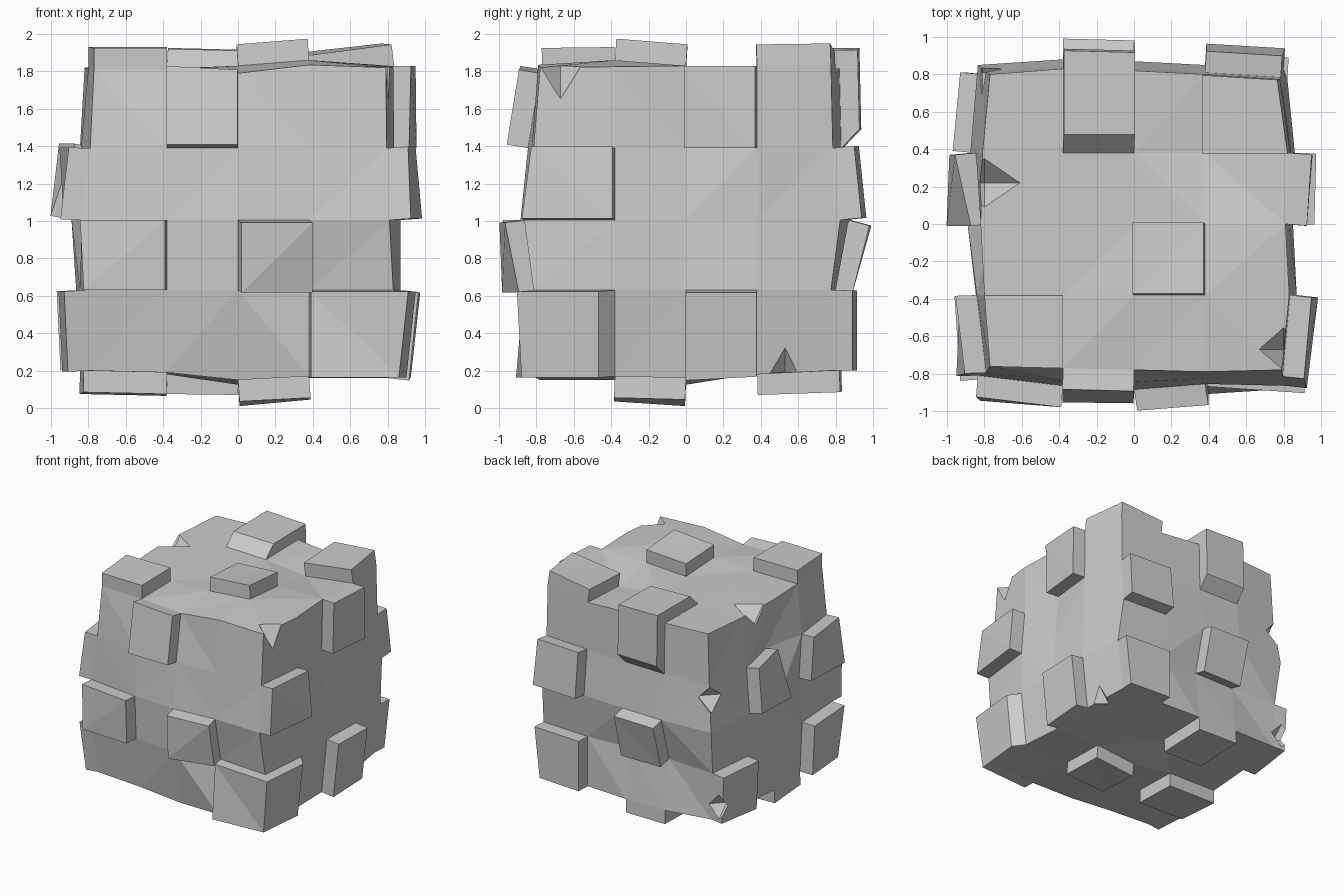
import bpy, bmesh
from mathutils import Vector

old = bpy.data.objects.get("Cube")
if old:
    bpy.data.objects.remove(old, do_unlink=True)

# Stone material
grey = bpy.data.materials.new("stone grey")
grey.use_nodes = True
colour = (0.6, 0.6, 0.6, 1)
grey.diffuse_color = colour
grey.node_tree.nodes["Principled BSDF"].inputs["Base Color"].default_value = colour

# Cube split into four by four cells on every side
bm = bmesh.new()
bmesh.ops.create_cube(bm, size=4)
bmesh.ops.subdivide_edges(bm, edges=bm.edges[:], cuts=3, use_grid_fill=True)


def cell_key(face):
    """Side axis, side sign and the two cell numbers on that side."""
    c = face.calc_center_median()
    axis = max(range(3), key=lambda a: abs(c[a]))
    cells = [int(c[a] + 2) for a in range(3) if a != axis]
    return ("xyz"[axis], c[axis] > 0, *cells)


cells = {cell_key(f): f for f in bm.faces}

# Uneven block: each side has a row profile, a column profile and single bumps
levels = [-0.8, -0.38, 0, 0.38, 0.8]
heights = [0.18, 0.63, 1.005, 1.39, 1.82]
front = ([0.80, 0.86, 0.875, 0.825, 0.79], [-0.03, -0.01, 0.01, 0, -0.01],
         {(0, 2): 0.78, (0, 3): 0.82, (1, 3): 0.78, (1, 4): 0.815, (2, 0): 0.81,
          (2, 3): 0.855, (3, 1): 0.84, (3, 2): 0.845, (4, 1): 0.77, (4, 2): 0.78})
back = ([0.80, 0.80, 0.85, 0.81, 0.80], [0, 0.03, 0.02, 0, -0.025],
        {(1, 1): 0.775, (1, 2): 0.775, (2, 1): 0.88})
left = ([0.80, 0.85, 0.83, 0.815, 0.81], [-0.02, 0.02, 0, 0.01, -0.03],
        {(2, 1): 0.87, (3, 1): 0.835, (3, 2): 0.80, (3, 3): 0.84, (4, 3): 0.835})
right = ([0.825, 0.845, 0.865, 0.82, 0.80], [-0.03, 0, 0.02, 0.01, -0.03],
         {(2, 1): 0.815, (2, 2): 0.89, (3, 1): 0.84, (3, 2): 0.76, (3, 3): 0.845})
top = ([1.81, 1.815, 1.82, 1.82, 1.825], [0, 0, -0.01, 0.01, 0.01],
       {(1, 3): 1.86, (1, 2): 1.83, (3, 3): 1.77, (4, 3): 1.79, (0, 2): 1.79, (0, 3): 1.835})
bottom = ([0, 0, -0.01, 0.01, 0.03], [0.20, 0.19, 0.15, 0.17, 0.17],
          {(2, 2): 0.125, (3, 1): 0.19, (3, 2): 0.185, (4, 1): 0.205, (4, 2): 0.20})


def depth(side, row, column):
    rows, columns, bumps = side
    return bumps.get((row, column), rows[row] + columns[column])


for v in bm.verts:
    i, j, k = (round(c) + 2 for c in v.co)
    x, y, z = levels[i], levels[j], heights[k]
    if i in (0, 4):
        x = depth(left, k, j) if i else -depth(right, k, j)
    if j in (0, 4):
        y = depth(back, k, i) if j else -depth(front, k, i)
    if k in (0, 4):
        z = depth(top if k else bottom, j, i)
    v.co = (x, y, z)
bm.normal_update()


def raise_panel(keys, distance=0.115):
    """Lift the cells as one block and return its outer corners."""
    faces = [cells[k] for k in keys]
    normal = sum((f.normal for f in faces), Vector()).normalized()
    out = bmesh.ops.extrude_face_region(bm, geom=faces)["geom"]
    verts = [g for g in out if isinstance(g, bmesh.types.BMVert)]
    bmesh.ops.translate(bm, verts=verts, vec=normal * distance)
    # the old covered faces go, so the shell stays closed
    covered = [f for f in faces if f.is_valid]
    if covered:
        bmesh.ops.delete(bm, geom=covered, context="FACES")
    return verts


# Raised panels that wrap round an edge
for v in raise_panel([("y", False, 3, 0), ("x", True, 0, 0)], 0.12):
    if v.co.x < 0.6:
        v.co.x = 0.39
raise_panel([("z", True, 1, 3), ("y", True, 1, 3)], 0.14)

# Raised panels on single cells, listed side by side
panels = {
    ("y", False): [(1, 3), (0, 1), (2, 1)],
    ("y", True): [(3, 2), (1, 1), (3, 0)],
    ("x", True): [(0, 2), (2, 3), (2, 0)],
    ("x", False): [(2, 2), (0, 2), (0, 0), (3, 0)],
    ("z", True): [(0, 0), (2, 1), (3, 3)],
    ("z", False): [(2, 1), (0, 1), (1, 3)],
}
for side, spots in panels.items():
    for spot in spots:
        raise_panel([(*side, *spot)])

bmesh.ops.triangulate(bm, faces=bm.faces[:])
bmesh.ops.recalc_face_normals(bm, faces=bm.faces[:])
mesh = bpy.data.meshes.new("stone_block")
bm.to_mesh(mesh)
bm.free()
mesh.materials.append(grey)
block = bpy.data.objects.new("stone_block", mesh)
bpy.context.collection.objects.link(block)

# Chips knocked out of the edges
chips = [
    ((0.80, -0.67, 1.83), (0.13, 0.12, 0.18)),
    ((-0.80, 0.22, 1.82), (0.19, 0.13, 0.14)),
    ((0.83, 0.53, 0.19), (0.12, 0.10, 0.16)),
    ((-0.81, 0.81, 1.27), (0.13, 0.13, 0.12)),
    ((-0.88, 0.82, 0.36), (0.12, 0.12, 0.12)),
]
cutter_mesh = bpy.data.meshes.new("chip_cutter")
bm = bmesh.new()
for place, size in chips:
    verts = bmesh.ops.create_uvsphere(bm, u_segments=4, v_segments=2, radius=1)["verts"]
    for v in verts:
        v.co = Vector(place) + Vector(a * b for a, b in zip(v.co, size))
bm.to_mesh(cutter_mesh)
bm.free()
cutter = bpy.data.objects.new("chip_cutter", cutter_mesh)
bpy.context.collection.objects.link(cutter)
cutter.hide_render = True

mod = block.modifiers.new("chips", "BOOLEAN")
mod.operation = "DIFFERENCE"
mod.solver = "EXACT"
mod.object = cutter
bpy.context.view_layer.objects.active = block
bpy.ops.object.modifier_apply(modifier=mod.name)
bpy.data.objects.remove(cutter, do_unlink=True)
